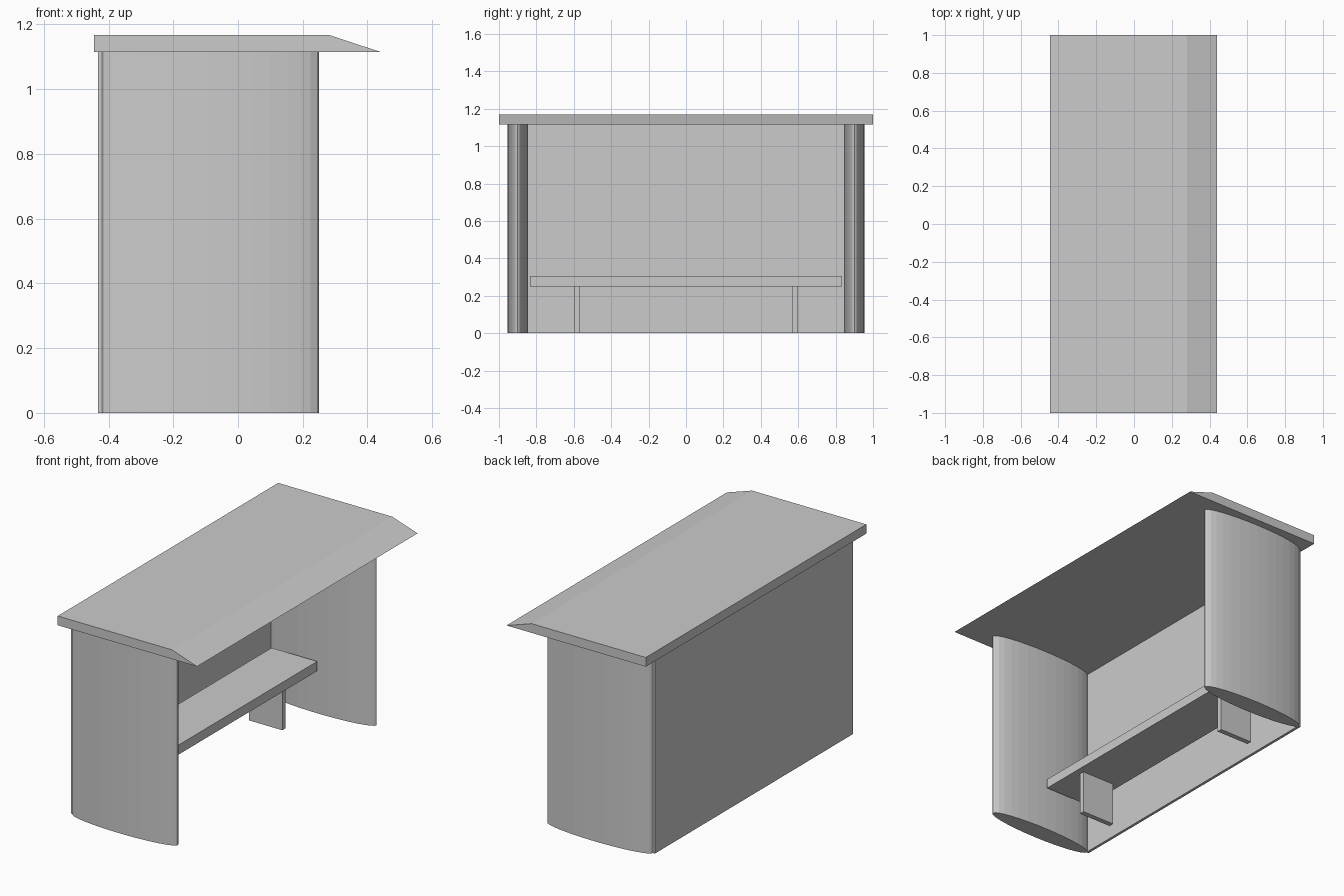
import bpy, bmesh, math

if "Cube" in bpy.data.objects:
    bpy.data.objects.remove(bpy.data.objects["Cube"])


def prism(name, points, offset):
    """Extrude a flat polygon along an offset vector."""
    bm = bmesh.new()
    face = bm.faces.new([bm.verts.new(p) for p in points])
    ext = bmesh.ops.extrude_face_region(bm, geom=[face])
    verts = [g for g in ext["geom"] if isinstance(g, bmesh.types.BMVert)]
    bmesh.ops.translate(bm, verts=verts, vec=offset)
    bmesh.ops.recalc_face_normals(bm, faces=bm.faces)
    mesh = bpy.data.meshes.new(name)
    bm.to_mesh(mesh)
    bm.free()
    obj = bpy.data.objects.new(name, mesh)
    bpy.context.collection.objects.link(obj)
    return obj


def box(name, x0, x1, y0, y1, z0, z1):
    return prism(name, [(x0, y0, z0), (x1, y0, z0), (x1, y1, z0), (x0, y1, z0)],
                 (0, 0, z1 - z0))


WALL_TOP = 1.115

# Flat roof with a sloping front lip
profile = [(-0.445, WALL_TOP), (0.44, WALL_TOP), (0.28, 1.168), (-0.445, 1.168)]
prism("roof", [(x, -1, z) for x, z in profile], (0, 2, 0))

# Back wall
box("back_wall", -0.432, -0.416, -0.9, 0.9, 0, WALL_TOP)

# Bench seat
box("bench_seat", -0.37, -0.08, -0.833, 0.833, 0.25, 0.305)

for side, s in (("left", -1), ("right", 1)):
    # Side wall with a flattened oval section
    oval = [(-0.085 + 0.335 * math.cos(i * math.tau / 32),
             s * 0.9 + 0.055 * math.sin(i * math.tau / 32), 0) for i in range(32)]
    prism(side + "_side_wall", oval, (0, 0, WALL_TOP))
    # Bench leg
    y0, y1 = sorted((s * 0.57, s * 0.6))
    box(side + "_bench_leg", -0.33, -0.118, y0, y1, 0, 0.25)
